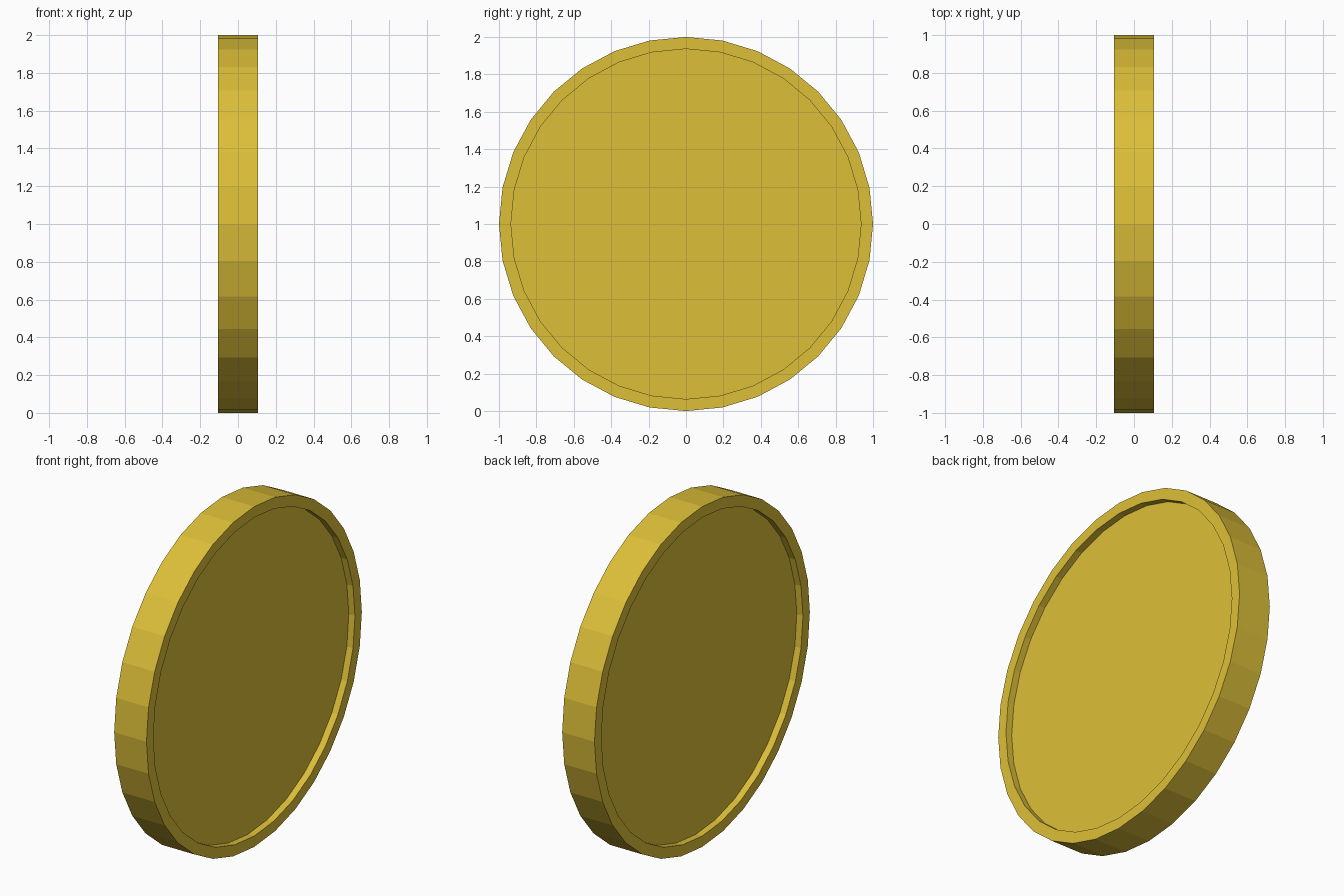
import bpy, bmesh
from math import sin, cos, tau

if "Cube" in bpy.data.objects:
    bpy.data.objects.remove(bpy.data.objects["Cube"])

SIDES = 32
HALF_THICK = 0.105
RIM_INNER = 0.936
RECESS = 0.04

# Lathe profile (x along the axis, radius), from one recessed face to the other
floor_x = HALF_THICK - RECESS
half = [(floor_x, RIM_INNER), (HALF_THICK, RIM_INNER), (HALF_THICK, 1.0)]
profile = half + [(-x, r) for x, r in reversed(half)]

bm = bmesh.new()
rings = [[bm.verts.new((x, r * cos(tau * i / SIDES), 1 + r * sin(tau * i / SIDES)))
          for i in range(SIDES)] for x, r in profile]

# Rim walls
for a, b in zip(rings, rings[1:]):
    for i in range(SIDES):
        j = (i + 1) % SIDES
        bm.faces.new((a[i], a[j], b[j], b[i]))

# Recessed faces
bm.faces.new(rings[0])
bm.faces.new(rings[-1])
bmesh.ops.recalc_face_normals(bm, faces=bm.faces)

mesh = bpy.data.meshes.new("coin")
bm.to_mesh(mesh)
bm.free()
coin = bpy.data.objects.new("coin", mesh)
bpy.context.collection.objects.link(coin)

# Gold colour
gold = bpy.data.materials.new("gold")
gold.diffuse_color = (0.72, 0.52, 0.04, 1)
gold.use_nodes = True
gold.node_tree.nodes["Principled BSDF"].inputs["Base Color"].default_value = gold.diffuse_color
mesh.materials.append(gold)
